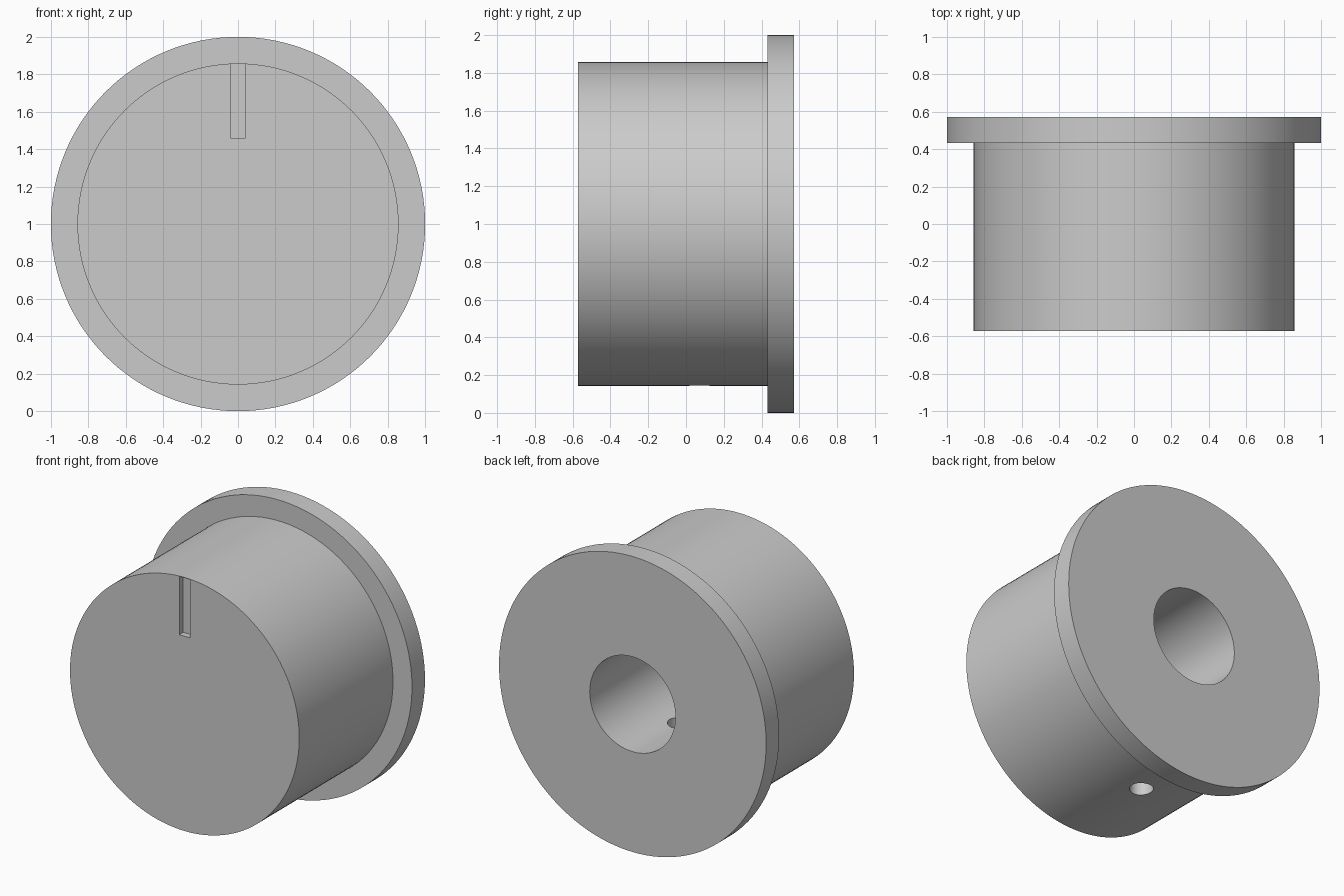
import bpy, bmesh, math
from mathutils import Matrix

if "Cube" in bpy.data.objects:
    bpy.data.objects.remove(bpy.data.objects["Cube"])

CZ = 1.0            # height of the turning axis
FRONT, BACK = -0.571, 0.571
SEGMENTS = 128


def new_object(name, bm):
    bmesh.ops.recalc_face_normals(bm, faces=bm.faces)
    mesh = bpy.data.meshes.new(name)
    bm.to_mesh(mesh)
    bm.free()
    obj = bpy.data.objects.new(name, mesh)
    bpy.context.collection.objects.link(obj)
    return obj


def lathe(name, profile):
    """Turn (radius, y) pairs about the y axis and cap both ends."""
    bm = bmesh.new()
    rings = []
    for r, y in profile:
        rings.append([bm.verts.new((r * math.cos(a), y, CZ + r * math.sin(a)))
                      for a in (math.tau * i / SEGMENTS for i in range(SEGMENTS))])
    for a, b in zip(rings, rings[1:]):
        for i in range(SEGMENTS):
            j = (i + 1) % SEGMENTS
            bm.faces.new((a[i], a[j], b[j], b[i]))
    bm.faces.new(rings[0])
    bm.faces.new(rings[-1])
    return new_object(name, bm)


def cut(target, cutter):
    cutter.hide_render = True
    mod = target.modifiers.new(cutter.name, 'BOOLEAN')
    mod.operation = 'DIFFERENCE'
    mod.solver = 'EXACT'
    mod.object = cutter
    bpy.context.view_layer.objects.active = target
    bpy.ops.object.modifier_apply(modifier=mod.name)
    bpy.data.objects.remove(cutter)


# Knob body with rear flange
knob = lathe("knob", [(0.858, FRONT), (0.858, 0.432), (1.0, 0.432), (1.0, BACK)])

# Blind shaft bore from the back
cut(knob, lathe("shaft_bore", [(0.321, BACK - 0.857), (0.321, BACK + 0.2)]))

# Set screw hole from the underside into the bore
bm = bmesh.new()
bmesh.ops.create_cone(bm, cap_ends=True, segments=48, radius1=0.073, radius2=0.073,
                      depth=1.0, matrix=Matrix.Translation((0, 0.071, 0.4)))
cut(knob, new_object("screw_hole", bm))

# Pointer groove on the front face
bm = bmesh.new()
bmesh.ops.create_cube(bm, size=1.0, matrix=Matrix.Translation((0, FRONT, (1.46 + 1.854) / 2))
                      @ Matrix.Diagonal((0.08, 0.084, 1.854 - 1.46, 1)))
cut(knob, new_object("pointer_groove", bm))

# Smooth round walls, crisp edges
bpy.ops.object.select_all(action='DESELECT')
knob.select_set(True)
bpy.context.view_layer.objects.active = knob
bpy.ops.object.shade_smooth_by_angle(angle=math.radians(30))
